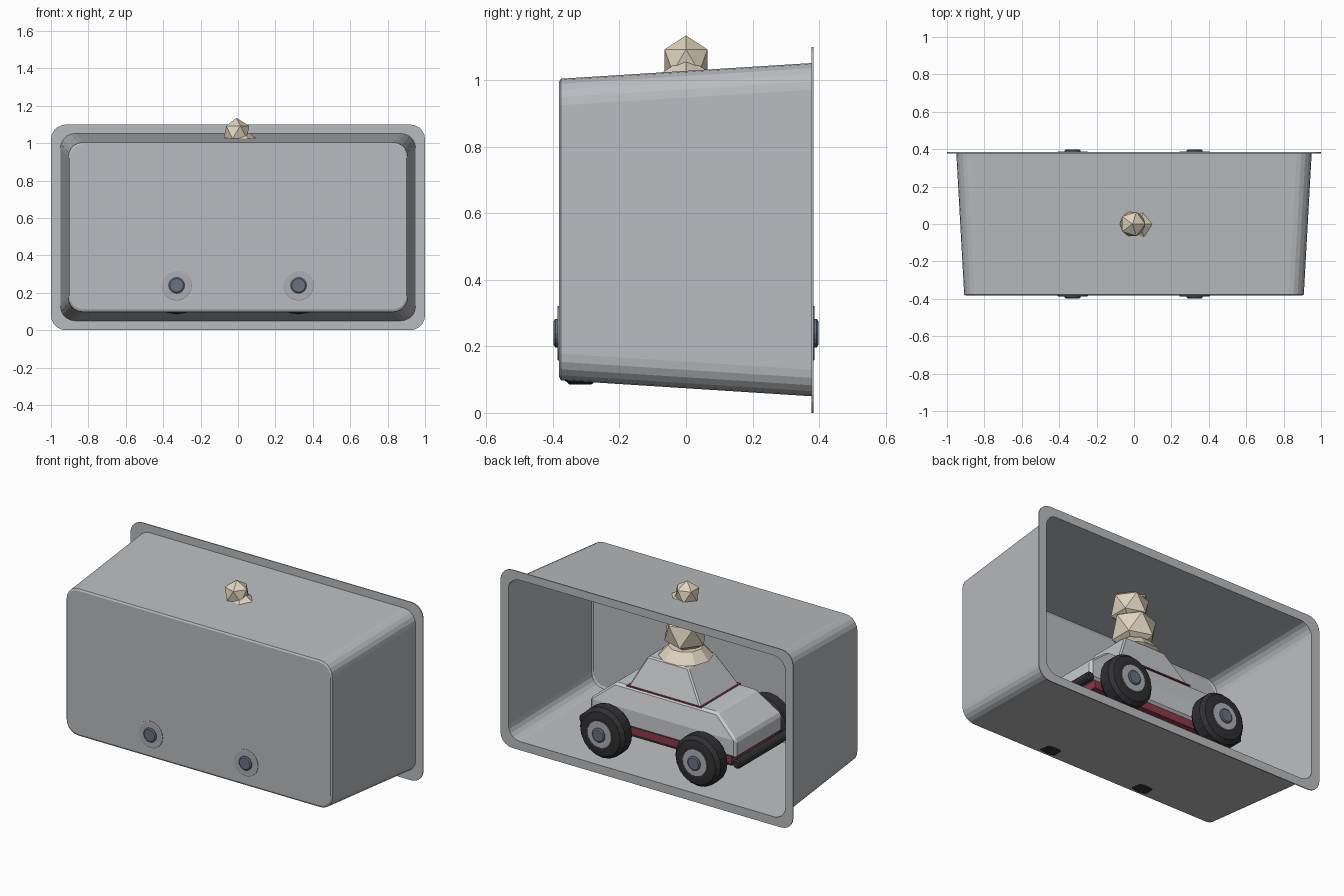
import bpy, bmesh, math
from mathutils import Matrix

if "Cube" in bpy.data.objects:
    bpy.data.objects.remove(bpy.data.objects["Cube"])


def mat(name, r, g, b):
    m = bpy.data.materials.new(name)
    m.diffuse_color = (r, g, b, 1)
    m.use_nodes = True
    m.node_tree.nodes["Principled BSDF"].inputs["Base Color"].default_value = m.diffuse_color
    return m


PLASTIC = mat("shell_grey", .49, .5, .52)
PAINT = mat("body_light_grey", .58, .60, .62)
BEIGE = mat("beige", .75, .66, .52)
BLACK = mat("rubber_black", .03, .03, .033)
RIM = mat("rim_grey", .42, .43, .46)
HUB = mat("hub_slate", .14, .17, .22)
RED = mat("maroon", .27, .04, .07)


def finish(name, bm, material):
    bmesh.ops.recalc_face_normals(bm, faces=bm.faces)
    me = bpy.data.meshes.new(name)
    bm.to_mesh(me)
    bm.free()
    me.materials.append(material)
    ob = bpy.data.objects.new(name, me)
    bpy.context.collection.objects.link(ob)
    return ob


def bridge(bm, a, b):
    n = len(a)
    for i in range(n):
        bm.faces.new((a[i], a[(i + 1) % n], b[(i + 1) % n], b[i]))


def rounded_loop(bm, hx, z0, z1, r, y, seg=5):
    """Rounded rectangle in the xz plane."""
    vs = []
    corners = [(hx - r, z1 - r), (-hx + r, z1 - r), (-hx + r, z0 + r), (hx - r, z0 + r)]
    for k, (cx, cz) in enumerate(corners):
        for i in range(seg + 1):
            a = math.pi / 2 * (k + i / seg)
            vs.append(bm.verts.new((cx + r * math.cos(a), y, cz + r * math.sin(a))))
    return vs


def lathe(name, profile, sides, material, loc, axis="Z", flip=1):
    """Spin (radius, height) points and cap both ends."""
    bm = bmesh.new()
    loops = []
    for r, h in profile:
        loops.append([bm.verts.new((r * math.cos(2 * math.pi * i / sides),
                                    r * math.sin(2 * math.pi * i / sides), h * flip))
                      for i in range(sides)])
    for a, b in zip(loops, loops[1:]):
        bridge(bm, a, b)
    bm.faces.new(loops[0])
    bm.faces.new(loops[-1])
    if axis == "Y":
        bm.transform(Matrix.Rotation(-math.pi / 2, 4, "X"))
    bm.transform(Matrix.Translation(loc))
    return finish(name, bm, material)


def frustum(name, bottom, top, z0, z1, material, bevel=0):
    """Box with separate (x0, x1, half_y) at bottom and top."""
    bm = bmesh.new()
    rings = []
    for (x0, x1, hy), z in ((bottom, z0), (top, z1)):
        rings.append([bm.verts.new(p) for p in
                      ((x0, -hy, z), (x1, -hy, z), (x1, hy, z), (x0, hy, z))])
    bridge(bm, *rings)
    bm.faces.new(rings[0])
    bm.faces.new(rings[1])
    ob = finish(name, bm, material)
    if bevel:
        mod = ob.modifiers.new("bevel", "BEVEL")
        mod.width = bevel
        mod.segments = 1
    return ob


def ico(name, loc, r, material):
    bm = bmesh.new()
    bmesh.ops.create_icosphere(bm, subdivisions=1, radius=r)
    bm.transform(Matrix.Translation(loc))
    return finish(name, bm, material)


# Tapered display shell, open at the back with a thin flange
bm = bmesh.new()
rings = [rounded_loop(bm, *p) for p in (
    (.90, .11, .995, .075, -.382),
    (.908, .098, 1.005, .08, -.376),
    (.95, .05, 1.052, .08, .378),
    (1.0, 0, 1.1, .08, .378),
    (1.0, 0, 1.1, .08, .384),
    (.948, .052, 1.05, .08, .384))]
bm.faces.new(rings[0])
for a, b in zip(rings, rings[1:]):
    bridge(bm, a, b)
finish("display_shell", bm, PLASTIC)

# Car body: side profile with narrower upper shoulders
bm = bmesh.new()
profile = [(-.5, .25, .228), (.5, .25, .228), (.5, .36, .228),
           (.345, .485, .195), (-.345, .485, .195), (-.5, .36, .228)]
sides = [[bm.verts.new((x, s * hy, z)) for x, z, hy in profile] for s in (-1, 1)]
bridge(bm, *sides)
for vs in sides:
    bm.faces.new((vs[0], vs[1], vs[2], vs[5]))
    bm.faces.new((vs[5], vs[2], vs[3], vs[4]))
body = finish("car_body", bm, PAINT)
mod = body.modifiers.new("bevel", "BEVEL")
mod.width = .014
mod.segments = 1

# Cabin, trim and underside
frustum("cabin", (-.235, .265, .19), (-.105, .17, .13), .48, .67, PAINT, .008)
frustum("cabin_trim", (-.24, .27, .194), (-.24, .27, .194), .482, .489, RED)
frustum("sill", (-.46, .46, .215), (-.46, .46, .215), .205, .252, RED)
frustum("chassis", (-.44, .44, .18), (-.44, .44, .18), .175, .206, BLACK)

# Bumpers and axles
for x, label in ((-.525, "front"), (.525, "rear")):
    lathe(label + "_bumper", [(.02, -.262), (.028, -.252), (.028, .252), (.02, .262)],
          12, BLACK, (x, 0, .235), "Y")

# Wheels: tyre, rim disc and hub cap
for x, xl in ((-.328, "front"), (.324, "rear")):
    lathe(xl + "_axle", [(.025, -.3), (.025, .3)], 10, BLACK, (x, 0, .24), "Y")
    for s, sl in ((-1, "right"), (1, "left")):
        tag = xl + "_" + sl
        c = (x, 0, .24)
        lathe(tag + "_tyre", [(.10, .255), (.135, .26), (.155, .285), (.155, .35),
                              (.135, .373), (.10, .378)], 20, BLACK, c, "Y", s)
        lathe(tag + "_rim", [(.082, .30), (.082, .385), (.078, .387)], 20, RIM, c, "Y", s)
        lathe(tag + "_hub", [(.043, .37), (.043, .393), (.036, .398)], 16, HUB, c, "Y", s)

# Faceted driver: collar, torso, head and top knot
lathe("collar", [(.125, .66), (.155, .675), (.10, .735)], 10, BEIGE, (0, 0, 0))
ico("torso", (0, 0, .825), .135, BEIGE)
ico("head", (.03, 0, .955), .115, BEIGE)
ico("top_knot", (-.008, 0, 1.059), .076, BEIGE)
